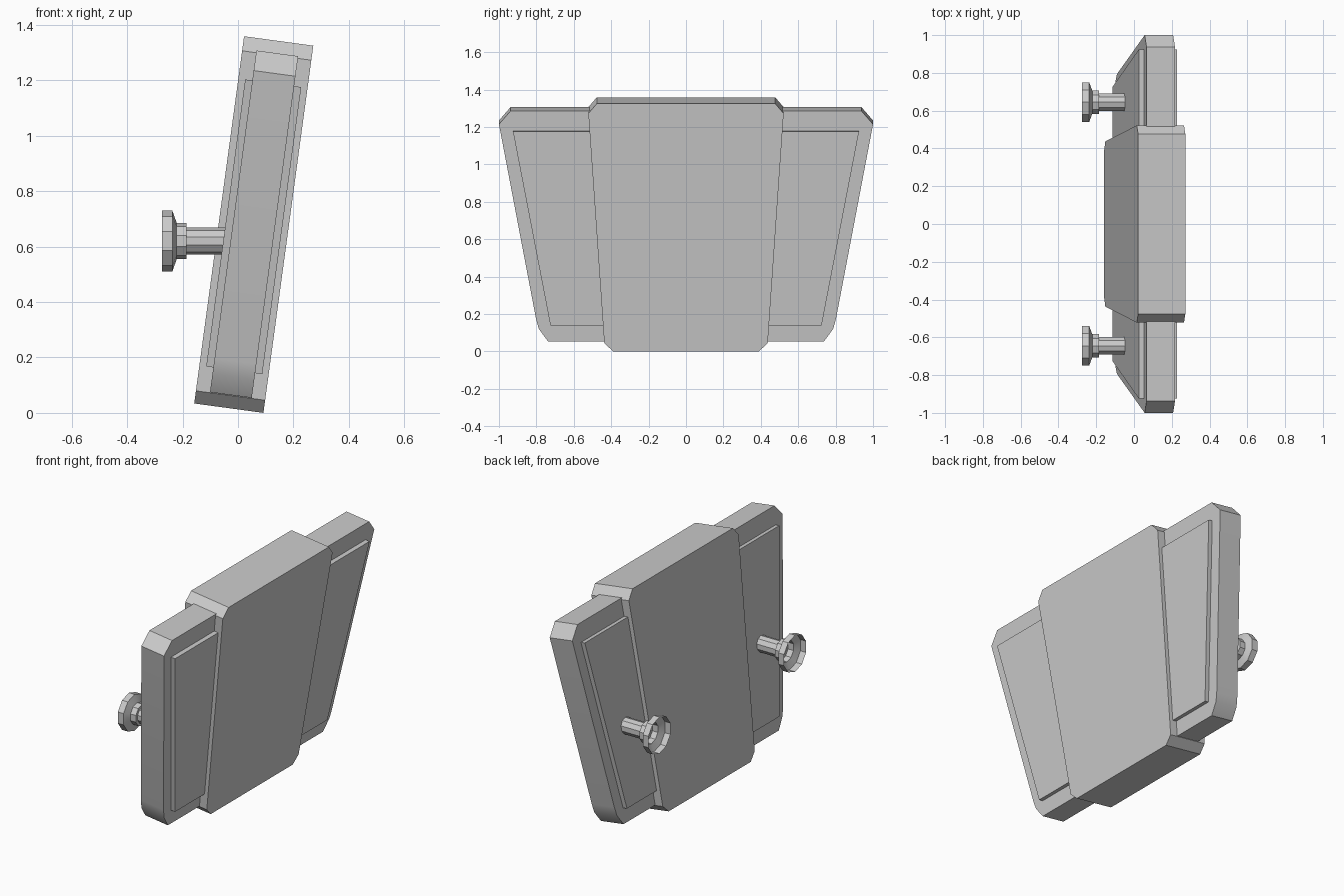
import bpy, bmesh, math
from mathutils import Matrix

if "Cube" in bpy.data.objects:
    bpy.data.objects.remove(bpy.data.objects["Cube"])

TILT = Matrix.Translation((-0.158, 0, 0.034)) @ Matrix.Rotation(0.135, 4, 'Y')


def finish(bm, name, angle=30):
    bmesh.ops.recalc_face_normals(bm, faces=bm.faces)
    me = bpy.data.meshes.new(name)
    bm.to_mesh(me)
    bm.free()
    ob = bpy.data.objects.new(name, me)
    bpy.context.collection.objects.link(ob)
    bpy.ops.object.select_all(action='DESELECT')
    ob.select_set(True)
    bpy.context.view_layer.objects.active = ob
    bpy.ops.object.shade_smooth_by_angle(angle=math.radians(angle))
    return ob


def slab(name, outline, u0, u1):
    """Extrude a (y, height) outline through the thickness, then lean it back."""
    bm = bmesh.new()
    face = bm.faces.new([bm.verts.new((u0, y, w)) for y, w in outline])
    ext = bmesh.ops.extrude_face_region(bm, geom=[face], use_keep_orig=True)
    moved = [g for g in ext['geom'] if isinstance(g, bmesh.types.BMVert)]
    bmesh.ops.translate(bm, verts=moved, vec=(u1 - u0, 0, 0))
    bm.transform(TILT)
    return finish(bm, name)


def lathe_x(name, profile, y, z, sides=10):
    """Revolve an (x, radius) profile about a horizontal x axis; ends stay open."""
    bm = bmesh.new()
    rings = [[bm.verts.new((x, y + r * math.sin(2 * math.pi * i / sides),
                            z + r * math.cos(2 * math.pi * i / sides)))
              for i in range(sides)] for x, r in profile]
    for a, b in zip(rings, rings[1:]):
        for i in range(sides):
            j = (i + 1) % sides
            bm.faces.new((a[i], a[j], b[j], b[i]))
    return finish(bm, name)


# Thick centre panel with clipped corners
half = [(0.39, 0), (0.437, 0.046), (0.522, 1.284), (0.477, 1.337)]
slab("centre_panel", half + [(-y, w) for y, w in reversed(half)], 0, 0.252)

wing = [(0.38, 0.048), (0.738, 0.048), (0.787, 0.115), (0.802, 0.17),
        (1.0, 1.219), (0.937, 1.292), (0.38, 1.292)]
inset = [(0.38, 0.138), (0.725, 0.138), (0.925, 1.183), (0.38, 1.183)]
knob = [(-0.045, 0.048), (-0.185, 0.048), (-0.185, 0.065), (-0.221, 0.065),
        (-0.237, 0.11), (-0.275, 0.11)]

for side, s in (("left", -1), ("right", 1)):
    # Tapered wing, raised panel on both its faces, and hollow-ended peg behind
    slab(side + "_wing", [(s * y, w) for y, w in wing], 0.051, 0.203)
    slab(side + "_raised_panel", [(s * y, w) for y, w in inset], 0.025, 0.229)
    lathe_x(side + "_peg", knob, s * 0.645, 0.62)
